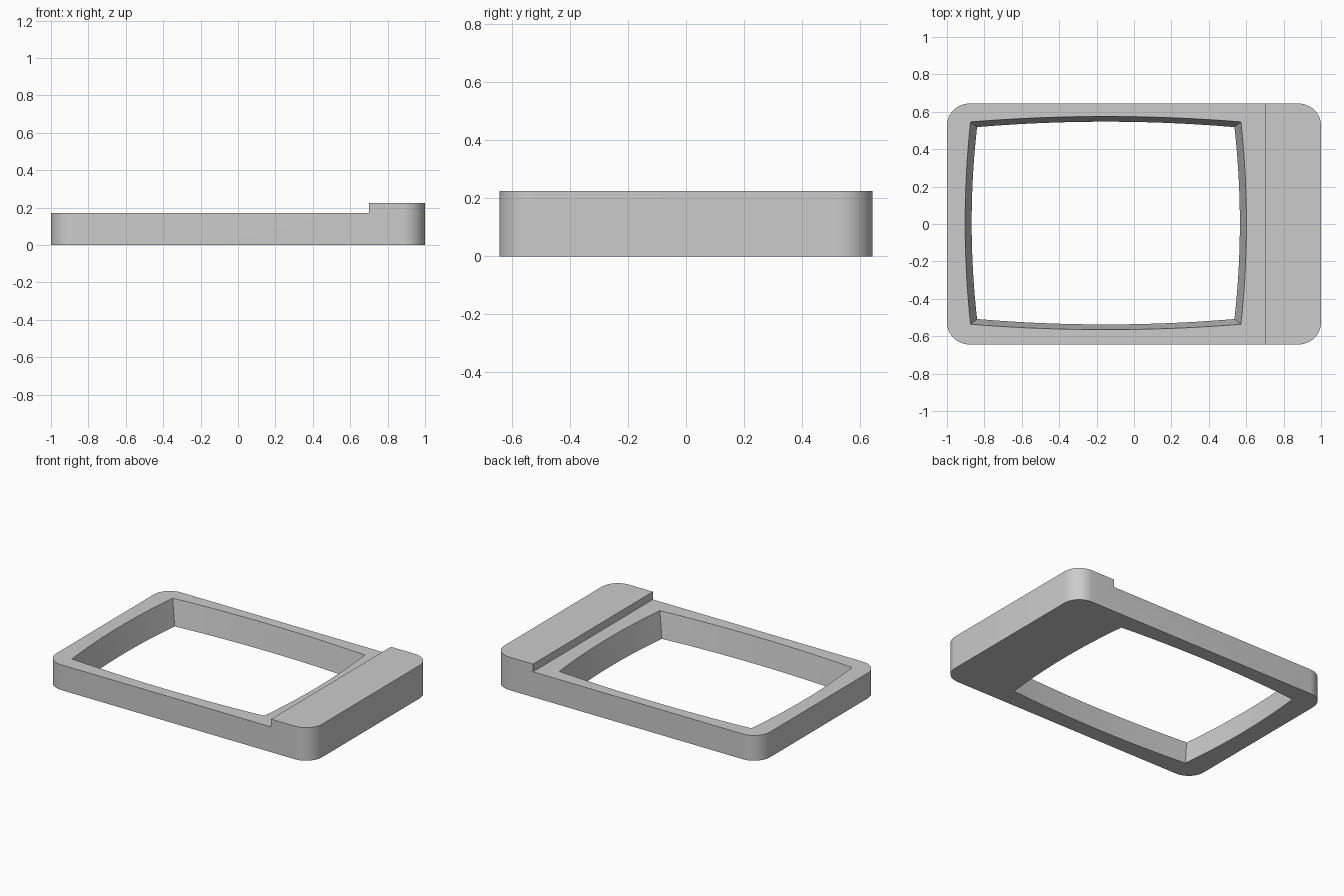
import bpy, bmesh
from math import sin, cos, pi
from mathutils import Vector

cube = bpy.data.objects.get("Cube")
if cube:
    bpy.data.objects.remove(cube)

HALF_X, HALF_Y, RADIUS = 1.0, 0.644, 0.12
LOW_TOP, HIGH_TOP, STEP_X = 0.172, 0.225, 0.70

grey = bpy.data.materials.new("plain grey")
grey.use_nodes = True
colour = (0.6, 0.6, 0.6, 1)
grey.diffuse_color = colour
grey.node_tree.nodes["Principled BSDF"].inputs["Base Color"].default_value = colour


def loft(name, lower, upper, z0, z1):
    """Closed solid between two matching outlines."""
    bm = bmesh.new()
    a = [bm.verts.new((x, y, z0)) for x, y in lower]
    b = [bm.verts.new((x, y, z1)) for x, y in upper]
    n = len(a)
    bm.faces.new(a[::-1])
    bm.faces.new(b)
    for i in range(n):
        j = (i + 1) % n
        bm.faces.new((a[i], a[j], b[j], b[i]))
    mesh = bpy.data.meshes.new(name)
    bm.to_mesh(mesh)
    bm.free()
    mesh.materials.append(grey)
    obj = bpy.data.objects.new(name, mesh)
    bpy.context.collection.objects.link(obj)
    return obj


def rounded_rectangle(steps=12):
    points = []
    for k, (sx, sy) in enumerate([(1, 1), (-1, 1), (-1, -1), (1, -1)]):
        for i in range(steps + 1):
            t = (k + i / steps) * pi / 2
            points.append((sx * (HALF_X - RADIUS) + RADIUS * cos(t),
                           sy * (HALF_Y - RADIUS) + RADIUS * sin(t)))
    return points


def bulged_rectangle(inset, bulge=0.029, steps=20):
    """Rectangle whose four sides bow outward between sharp corners."""
    cx, cy = -0.151, 0.005
    hx, hy = 0.723 - inset, 0.541 - inset * 0.8
    corners = [Vector((cx + sx * hx, cy + sy * hy))
               for sx, sy in [(1, 1), (-1, 1), (-1, -1), (1, -1)]]
    outward = [(0, 1), (-1, 0), (0, -1), (1, 0)]
    points = []
    for k in range(4):
        for i in range(steps):
            t = i / steps
            p = corners[k].lerp(corners[(k + 1) % 4], t)
            points.append(p + Vector(outward[k]) * bulge * 4 * t * (1 - t))
    return points


def cut(target, cutter):
    cutter.hide_render = True
    mod = target.modifiers.new("cut", "BOOLEAN")
    mod.operation = "DIFFERENCE"
    mod.solver = "EXACT"
    mod.object = cutter
    bpy.context.view_layer.objects.active = target
    bpy.ops.object.modifier_apply(modifier=mod.name)
    bpy.data.objects.remove(cutter)


# Rounded frame with a raised end block
outline = rounded_rectangle()
frame = loft("bezel_frame", outline, outline, 0, HIGH_TOP)

# Lower the top everywhere but the end block
box = [(-2, -1), (STEP_X, -1), (STEP_X, 1), (-2, 1)]
cut(frame, loft("step_cutter", box, box, LOW_TOP, 1))

# Tapered window opening, wider at the top
taper = 0.035
extra = 0.02
slope = taper / LOW_TOP
cut(frame, loft("window_cutter",
                bulged_rectangle(taper + extra * slope),
                bulged_rectangle(-extra * slope),
                -extra, LOW_TOP + extra))

# Smooth rounded corners, sharp edges elsewhere
bpy.ops.object.select_all(action="DESELECT")
frame.select_set(True)
bpy.context.view_layer.objects.active = frame
bpy.ops.object.shade_smooth_by_angle(angle=pi / 6)
